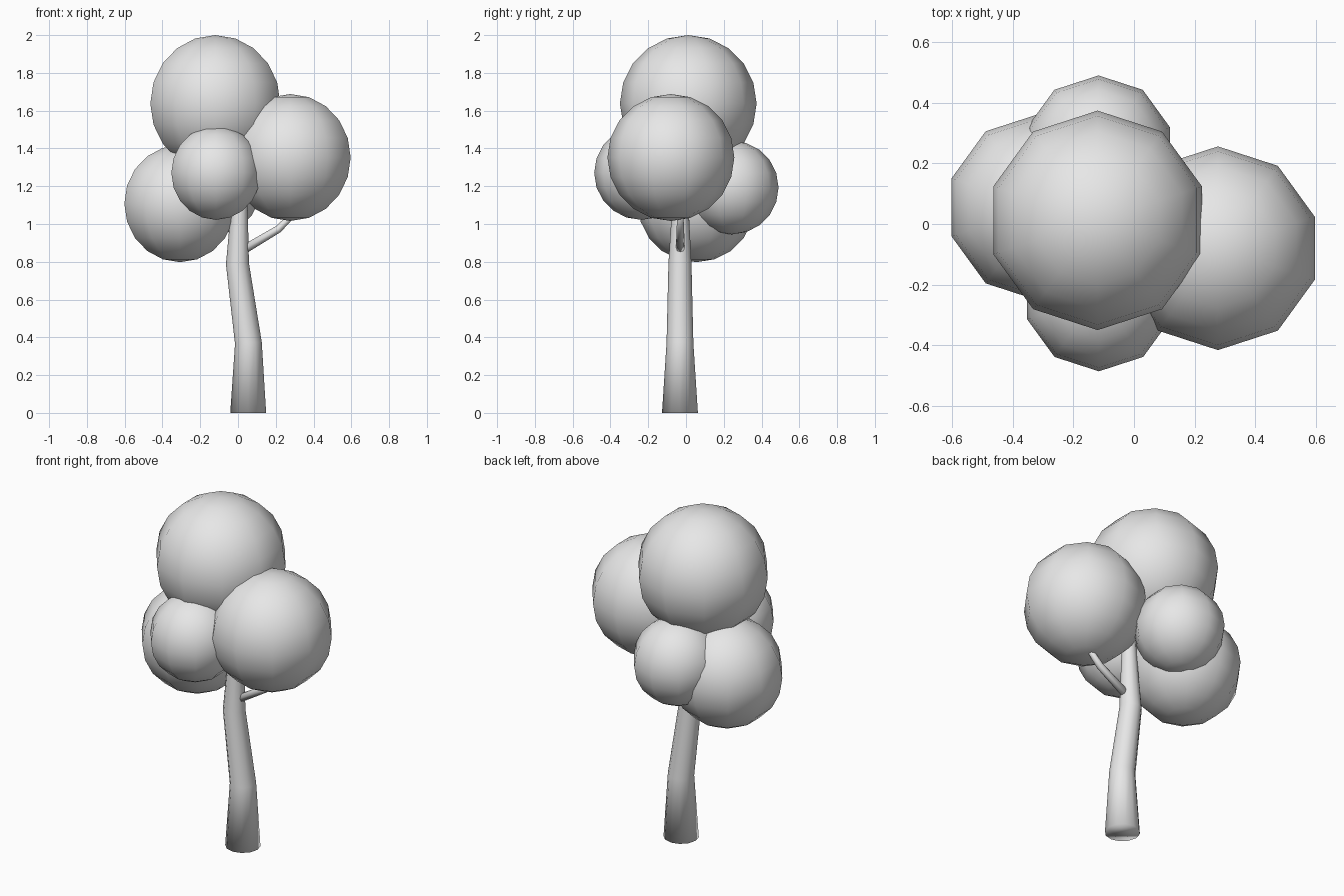
import bpy, bmesh
from math import tau, cos, sin
from mathutils import Vector

cube = bpy.data.objects.get("Cube")
if cube:
    bpy.data.objects.remove(cube, do_unlink=True)

# Single flat colour
grey = bpy.data.materials.new("light grey")
grey.use_nodes = True
grey.diffuse_color = (0.8, 0.8, 0.8, 1)
grey.node_tree.nodes["Principled BSDF"].inputs["Base Color"].default_value = (0.8, 0.8, 0.8, 1)


def finish(bm, name, location=(0, 0, 0)):
    bmesh.ops.recalc_face_normals(bm, faces=bm.faces)
    for face in bm.faces:
        face.smooth = True
    mesh = bpy.data.meshes.new(name)
    bm.to_mesh(mesh)
    bm.free()
    mesh.materials.append(grey)
    obj = bpy.data.objects.new(name, mesh)
    obj.location = location
    bpy.context.collection.objects.link(obj)
    return obj


def foliage(name, center, radius):
    bm = bmesh.new()
    bmesh.ops.create_uvsphere(bm, u_segments=10, v_segments=10, radius=radius)
    return finish(bm, name, center)


def limb(name, path, sides):
    """Tapered tube through (x, y, z, radius) points, capped at both ends."""
    bm = bmesh.new()
    points = [Vector(p[:3]) for p in path]
    rings = []
    for i, p in enumerate(points):
        tangent = Vector()
        if i > 0:
            tangent += (p - points[i - 1]).normalized()
        if i < len(points) - 1:
            tangent += (points[i + 1] - p).normalized()
        across = Vector((0, 1, 0)).cross(tangent).normalized()
        depth = tangent.cross(across).normalized()
        radius = path[i][3]
        rings.append([bm.verts.new(p + radius * (across * cos(tau * k / sides)
                                                 + depth * sin(tau * k / sides)))
                      for k in range(sides)])
    for low, high in zip(rings, rings[1:]):
        for k in range(sides):
            n = (k + 1) % sides
            bm.faces.new((low[k], low[n], high[n], high[k]))
    bm.faces.new(rings[0][::-1])
    bm.faces.new(rings[-1])
    return finish(bm, name)


# Trunk and side branch
limb("trunk", [(0.054, -0.032, 0, 0.095), (0.055, -0.032, 0.37, 0.071),
               (-0.003, -0.032, 0.79, 0.061), (0.008, -0.03, 1.1, 0.043),
               (0.015, -0.03, 1.3, 0.036)], 12)
limb("branch", [(0.0, -0.03, 0.846, 0.024), (0.214, -0.03, 0.973, 0.02),
                (0.31, -0.03, 1.07, 0.015)], 8)

# Leaf clusters
foliage("top_foliage", (-0.12, 0.012, 1.638), 0.362)
foliage("left_foliage", (0.277, -0.08, 1.352), 0.336)
foliage("right_foliage", (-0.307, 0.055, 1.108), 0.31)
foliage("front_foliage", (-0.116, -0.237, 1.271), 0.249)
foliage("back_foliage", (-0.117, 0.242, 1.193), 0.248)
